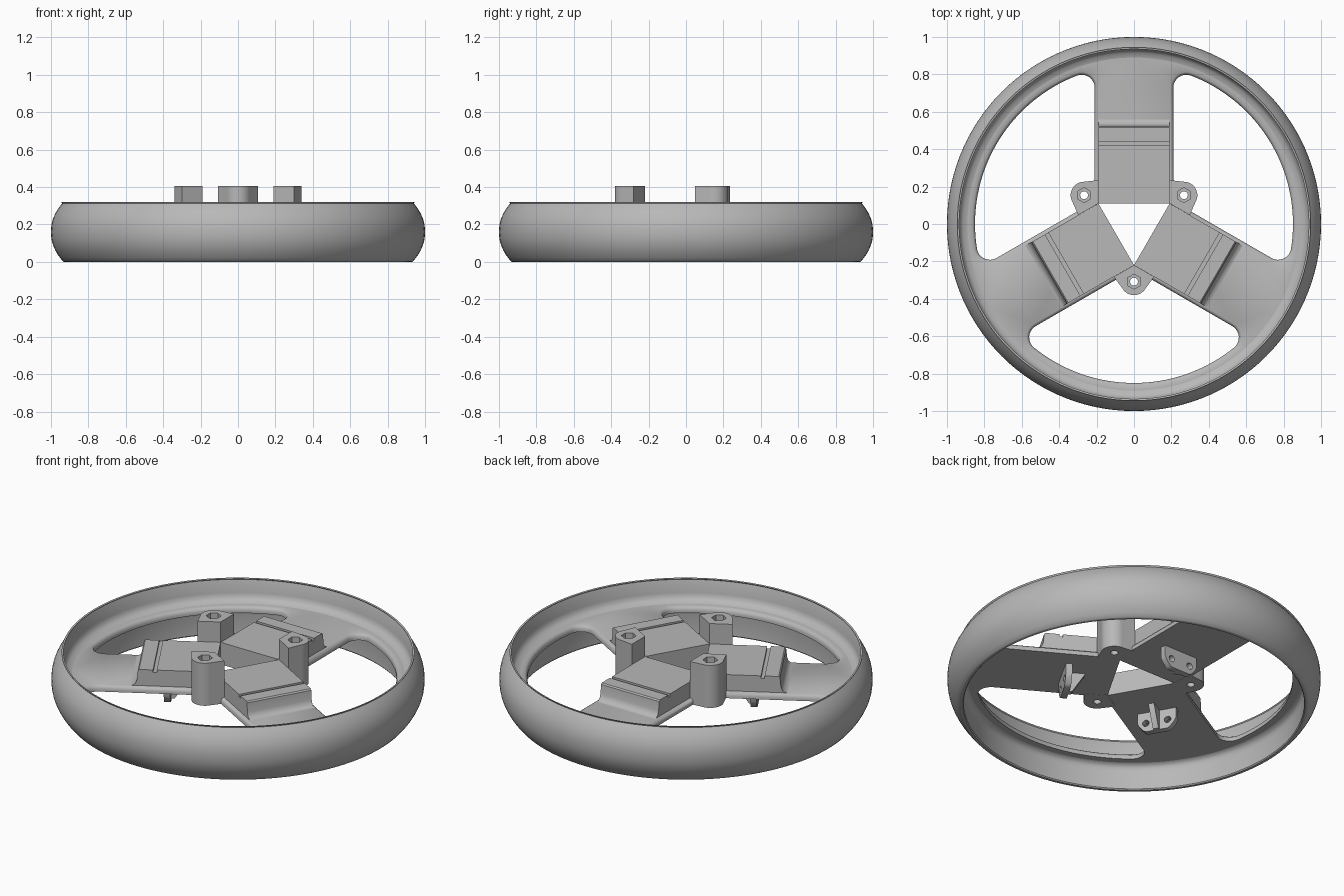
import bpy, bmesh
from math import sin, cos, pi, radians, sqrt, atan2
from mathutils import Vector, Matrix

if "Cube" in bpy.data.objects:
    bpy.data.objects.remove(bpy.data.objects["Cube"], do_unlink=True)

SEG = 120
WEB_LOW, WEB_TOP, PAD_TOP = 0.155, 0.19, 0.285

grey = bpy.data.materials.new("satin_grey")
grey.use_nodes = True
grey.diffuse_color = (0.48, 0.48, 0.48, 1)
grey.node_tree.nodes["Principled BSDF"].inputs["Base Color"].default_value = (0.48, 0.48, 0.48, 1)


def finish(bm, name):
    bmesh.ops.recalc_face_normals(bm, faces=bm.faces)
    mesh = bpy.data.meshes.new(name)
    bm.to_mesh(mesh)
    bm.free()
    mesh.materials.append(grey)
    obj = bpy.data.objects.new(name, mesh)
    bpy.context.collection.objects.link(obj)
    return obj


def activate(obj):
    bpy.ops.object.select_all(action="DESELECT")
    obj.select_set(True)
    bpy.context.view_layer.objects.active = obj


def smooth(obj):
    activate(obj)
    bpy.ops.object.shade_smooth_by_angle(angle=radians(38))


def prism(name, points, shift):
    """Extrude a closed outline of 3D points along shift."""
    bm = bmesh.new()
    face = bm.faces.new([bm.verts.new(p) for p in points])
    ext = bmesh.ops.extrude_face_region(bm, geom=[face])["geom"]
    bmesh.ops.translate(bm, vec=shift, verts=[v for v in ext if isinstance(v, bmesh.types.BMVert)])
    return finish(bm, name)


def drill(obj, sides, radius, depth, centre, turn=None):
    """Cut a round or hexagonal hole."""
    bm = bmesh.new()
    m = Matrix.Translation(centre) @ (turn or Matrix())
    bmesh.ops.create_cone(bm, cap_ends=True, segments=sides, radius1=radius,
                          radius2=radius, depth=depth, matrix=m)
    cutter = finish(bm, "cutter")
    cutter.hide_render = True
    mod = obj.modifiers.new("hole", "BOOLEAN")
    mod.operation, mod.solver, mod.object = "DIFFERENCE", "EXACT", cutter
    activate(obj)
    bpy.ops.object.modifier_apply(modifier=mod.name)
    bpy.data.objects.remove(cutter, do_unlink=True)


def three_fold(obj, start):
    """Repeat a part three times around the hub."""
    smooth(obj)
    base = obj.name
    for i in range(3):
        part = obj if i == 0 else obj.copy()
        if i:
            bpy.context.collection.objects.link(part)
        part.name = f"{base}_{i + 1}"
        part.rotation_euler.z = radians(start + 120 * i)


# Rim: barrel-shaped outside, thin lips, filleted into the web
outer = [(1 - 0.065 * abs(t) ** 2.2, 0.16 + 0.158 * t) for t in [k / 8 - 1 for k in range(17)]]
inner = [(0.945, 0.32), (0.94, 0.312), (0.936, 0.235), (0.929, 0.213), (0.914, 0.197), (0.89, WEB_TOP),
         (0.89, WEB_LOW), (0.905, 0.149), (0.914, 0.135), (0.918, 0.115), (0.912, 0.006), (0.917, 0.0), (0.93, 0.0)]
bm = bmesh.new()
verts = [bm.verts.new((r, 0, z)) for r, z in outer + inner]
edges = [bm.edges.new((verts[i - 1], verts[i])) for i in range(len(verts))]
bmesh.ops.spin(bm, geom=verts + edges, cent=(0, 0, 0), axis=(0, 0, 1), angle=2 * pi,
               steps=SEG, use_merge=False, use_duplicate=False)
bmesh.ops.remove_doubles(bm, verts=bm.verts, dist=0.0005)
smooth(finish(bm, "rim"))


# Web: disc with three rounded windows and a triangular hub opening
def window(grow, turn):
    """Window outline between two spokes, symmetric about angle turn."""
    w, big, f = 0.21 - grow, 0.85 + grow, 0.07 + grow
    cx = 0.28
    cy = sqrt(0.78 ** 2 - cx ** 2)
    end = atan2(cy, cx)
    half = []
    for k in range(9):
        a = pi + (end - pi) * k / 8
        half.append((cx + f * cos(a), cy + f * sin(a)))
    for k in range(1, 17):
        a = end + (pi / 6 - end) * k / 16
        half.append((big * cos(a), big * sin(a)))
    half = [Vector(p) @ Matrix.Rotation(pi / 6, 2) for p in half]
    pts = [Vector((w / sin(pi / 3), 0))] + half + [Vector((p.x, -p.y)) for p in half[-2::-1]]
    rot = Matrix.Rotation(turn, 2)
    return [rot @ p for p in pts]


def ring(radius, count, start=0.0):
    return [Vector((radius * cos(start + 2 * pi * k / count), radius * sin(start + 2 * pi * k / count)))
            for k in range(count)]


edge_rows = [(0, WEB_LOW), (0, 0.17), (0.005, 0.183), (0.015, WEB_TOP)]
bm = bmesh.new()
low_edges, top_edges = [], []
outlines = [lambda g: ring(0.89, SEG), lambda g: ring(0.22, 3, pi / 6)]
outlines += [lambda g, t=t: window(g, t) for t in (pi / 6, 5 * pi / 6, 3 * pi / 2)]
for outline in outlines:
    loops = []
    for grow, z in edge_rows:
        vs = [bm.verts.new((p.x, p.y, z)) for p in outline(grow)]
        loops.append(vs)
    n = len(loops[0])
    for a, b in zip(loops, loops[1:]):
        for i in range(n):
            bm.faces.new((a[i - 1], a[i], b[i], b[i - 1]))
    low_edges += [bm.edges.get((loops[0][i - 1], loops[0][i])) for i in range(n)]
    top_edges += [bm.edges.get((loops[-1][i - 1], loops[-1][i])) for i in range(n)]
for es in (low_edges, top_edges):
    bmesh.ops.triangle_fill(bm, edges=es, use_beauty=True, normal=(0, 0, 1))
smooth(finish(bm, "spoke_web"))

# Raised pads with a shallow groove and a filleted outer end
pad = [(0.11, 0.16), (0.11, PAD_TOP), (0.42, PAD_TOP), (0.42, 0.27), (0.44, 0.27), (0.44, PAD_TOP),
       (0.515, PAD_TOP), (0.522, 0.278), (0.527, 0.225), (0.535, 0.203), (0.55, 0.192), (0.57, 0.188), (0.57, 0.16)]
three_fold(prism("spoke_pad", [(-0.19, y, z) for y, z in pad], (0.38, 0, 0)), 0)

# Screw bosses with hexagonal recesses
plan = [(0, 0.22), (0.108, 0.282)]
for k in range(17):
    a = radians(30 + 120 * k / 16)
    plan.append((0.072 * cos(a), 0.308 + 0.072 * sin(a)))
plan.append((-0.108, 0.282))
boss = prism("screw_boss", [(x, y, WEB_LOW - 0.001) for x, y in plan], (0, 0, 0.406 - WEB_LOW))
drill(boss, 24, 0.021, 1, (0, 0.308, 0.2))
drill(boss, 6, 0.04, 0.12, (0, 0.308, 0.405))
# Continue the screw hole through the web
drill(bpy.data.objects["spoke_web"], 24, 0.021, 1, (0, -0.308, 0.2))
for sx in (-1, 1):
    drill(bpy.data.objects["spoke_web"], 24, 0.021, 1, (sx * 0.308 * cos(pi / 6), 0.154, 0.2))
smooth(bpy.data.objects["spoke_web"])
three_fold(boss, 60)

# Two-hole lugs under each spoke, with a stiffening rib on the hub side
half = [(0.11, 0.165), (0.11, 0.095), (0.1, 0.075), (0.075, 0.045), (0.06, 0.038)]
lug = prism("lug_plate", [(x, 0.355, z) for x, z in half + [(-x, z) for x, z in half[::-1]]], (0, 0.035, 0))
for sx in (-1, 1):
    drill(lug, 20, 0.019, 0.2, (sx * 0.062, 0.37, 0.09), Matrix.Rotation(pi / 2, 4, "X"))
three_fold(lug, 0)
rib = [(0.27, 0.165), (0.27, 0.15), (0.34, 0.038), (0.36, 0.038), (0.36, 0.165)]
three_fold(prism("lug_rib", [(-0.016, y, z) for y, z in rib], (0.032, 0, 0)), 0)
